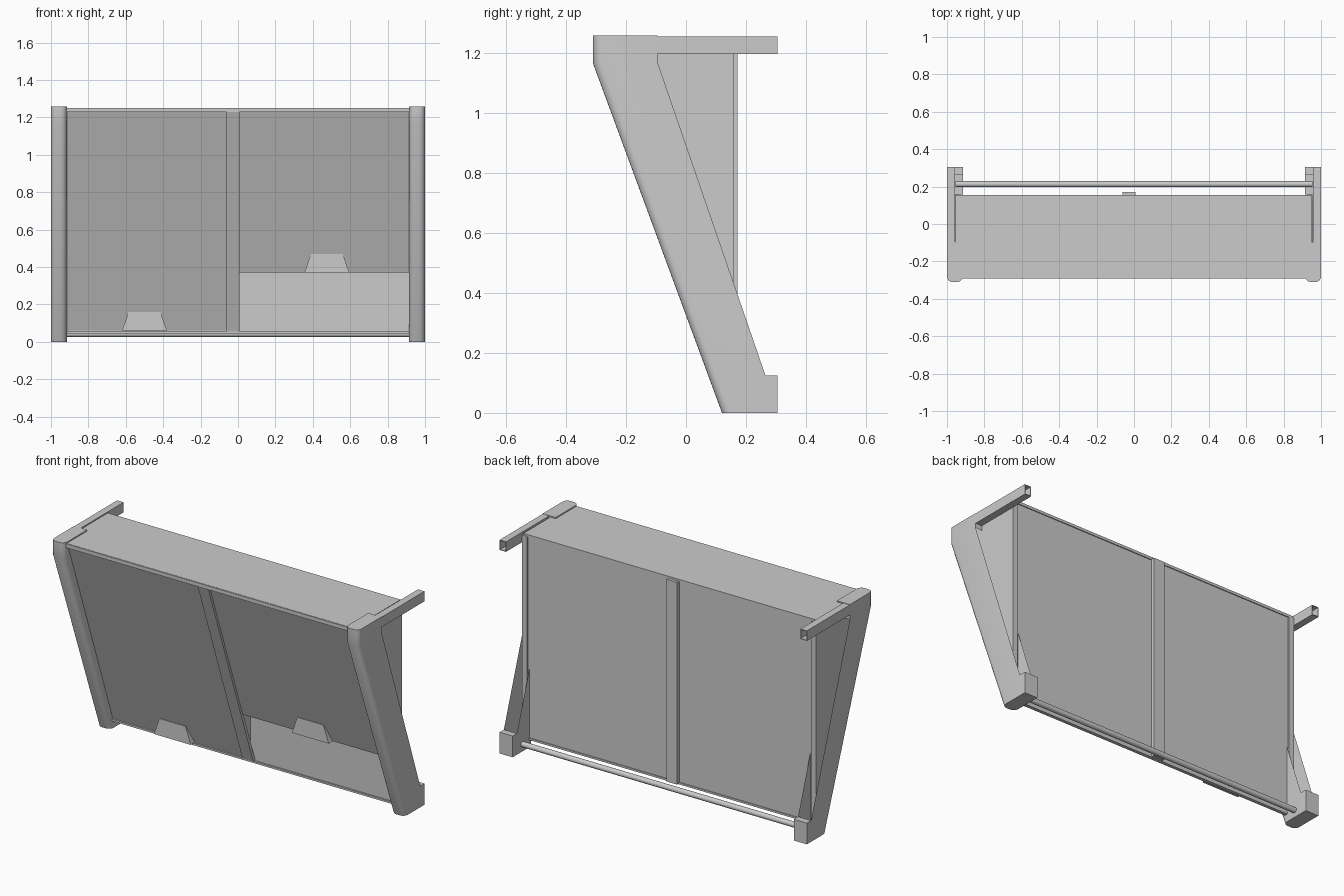
import bpy, bmesh
from mathutils import Vector

if "Cube" in bpy.data.objects:
    bpy.data.objects.remove(bpy.data.objects["Cube"])


def finish(name, bm, smooth=False):
    bmesh.ops.recalc_face_normals(bm, faces=bm.faces)
    me = bpy.data.meshes.new(name)
    bm.to_mesh(me)
    bm.free()
    ob = bpy.data.objects.new(name, me)
    bpy.context.collection.objects.link(ob)
    if smooth:
        bpy.ops.object.select_all(action='DESELECT')
        ob.select_set(True)
        bpy.context.view_layer.objects.active = ob
        bpy.ops.object.shade_smooth_by_angle()
    return ob


def prism_bm(profile, x0, x1):
    """Extrude a closed (y, z) profile along x."""
    bm = bmesh.new()
    a = [bm.verts.new((x0, y, z)) for y, z in profile]
    b = [bm.verts.new((x1, y, z)) for y, z in profile]
    bm.faces.new(a)
    bm.faces.new(b[::-1])
    n = len(a)
    for i in range(n):
        j = (i + 1) % n
        bm.faces.new((a[i], b[i], b[j], a[j]))
    bmesh.ops.recalc_face_normals(bm, faces=bm.faces)
    return bm


def prism(name, profile, x0, x1):
    return finish(name, prism_bm(profile, x0, x1))


def box(name, x0, x1, y0, y1, z0, z1):
    return prism(name, [(y0, z0), (y1, z0), (y1, z1), (y0, z1)], x0, x1)


TOP, BOTTOM, BACK = 1.235, 0.05, 0.15


def front_y(z):
    """Depth of the leaning front plane at height z."""
    return -0.275 + (TOP - z) * 0.355


def leaning(name, x0, x1, z0, z1, out, inn):
    """Slab that follows the leaning front plane."""
    a, b = front_y(z0), front_y(z1)
    return prism(name, [(a - out, z0), (a + inn, z0), (b + inn, z1), (b - out, z1)], x0, x1)


POST = [(-0.31, 1.258), (-0.31, 1.165), (0.12, 0), (0.305, 0), (0.305, 0.125),
        (0.265, 0.125), (-0.095, 1.17), (-0.095, 1.258)]

for s, side in ((-1, "left"), (1, "right")):
    # Leaning side post: rounded front, open channel at the sloping back
    bm = prism_bm(POST, s * 0.915, s)
    rear = [f for f in bm.faces if f.normal.y > 0.8 and 0.3 < f.calc_center_median().z < 0.9]
    bmesh.ops.delete(bm, geom=rear, context='FACES')
    front = []
    for e in bm.edges:
        p, q = (v.co for v in e.verts)
        lengthwise = abs(p.x - q.x) < 1e-4
        if lengthwise and max(p.y, q.y) < 0.13 and min(p.y, q.y) < -0.3 and {round(p.y, 2), round(q.y, 2)} <= {-0.31, 0.12}:
            front.append(e)
    bmesh.ops.bevel(bm, geom=front, offset=0.03, segments=5, profile=0.5, affect='EDGES')
    finish(side + "_post", bm, True)

    # Open-ended square arm tube reaching back from the post top
    bm = prism_bm([(-0.1, 1.197), (0.305, 1.197), (0.305, 1.256), (-0.1, 1.256)], s * 0.958, s)
    ends = [f for f in bm.faces if f.normal.y > 0.9]
    bmesh.ops.delete(bm, geom=ends, context='FACES')
    arm = finish(side + "_arm", bm)
    mod = arm.modifiers.new("wall", 'SOLIDIFY')
    mod.thickness = 0.005

    # Wedge-shaped cabinet side
    prism(side + "_side_panel", [(front_y(TOP), TOP), (front_y(BOTTOM), BOTTOM),
                                 (BACK + 0.005, BOTTOM), (BACK + 0.005, TOP)], s * 0.945, s * 0.955)
    # Rear edge strip
    box(side + "_rear_strip", s * 0.925, s * 0.957, BACK, 0.158, BOTTOM, 1.24)

# Cabinet top, back and thin front lip
box("top_panel", -0.955, 0.95, -0.285, BACK + 0.005, TOP, 1.251)
box("back_panel", -0.95, 0.95, BACK - 0.005, BACK, BOTTOM, TOP)
box("top_lip", -0.95, 0.95, -0.291, -0.275, 1.228, 1.25)

# Centre divider: front mullion, inner web and rear strip
leaning("front_mullion", -0.062, 0.008, 0.055, 1.235, 0.014, 0.006)
prism("divider_web", [(front_y(TOP), TOP), (front_y(BOTTOM), BOTTOM), (BACK, BOTTOM), (BACK, TOP)], -0.03, -0.02)
box("rear_mullion", -0.062, 0.008, BACK, 0.172, BOTTOM, 1.24)

# Two shutters, the right one partly raised, each with a tapered handle
for name, x0, x1, z0, cx in (("left_shutter", -0.95, -0.03, 0.06, -0.5),
                             ("right_shutter", -0.03, 0.95, 0.37, 0.475)):
    leaning(name, x0, x1, z0, TOP, 0, 0.006)
    bm = bmesh.new()
    z1 = z0 + 0.1
    front = front_y(z1) - 0.003
    rings = []
    for z, half in ((z0, 0.12), (z1, 0.085)):
        rings.append([bm.verts.new((cx + sx * half, y, z)) for sx, y in
                      ((-1, front), (1, front), (1, front_y(z) + 0.003), (-1, front_y(z) + 0.003))])
    bm.faces.new(rings[0][::-1])
    bm.faces.new(rings[1])
    for i in range(4):
        j = (i + 1) % 4
        bm.faces.new((rings[0][i], rings[0][j], rings[1][j], rings[1][i]))
    finish(name + "_handle", bm)

# Lower sill strip and round cross rod between the feet
box("bottom_sill", -0.95, 0.95, 0.135, 0.155, 0.045, 0.056)
bpy.ops.mesh.primitive_cylinder_add(vertices=16, radius=0.016, depth=1.91,
                                    location=(0, 0.213, 0.042), rotation=(0, 1.5708, 0))
bpy.context.object.name = "cross_rod"
bpy.ops.object.shade_smooth_by_angle()
